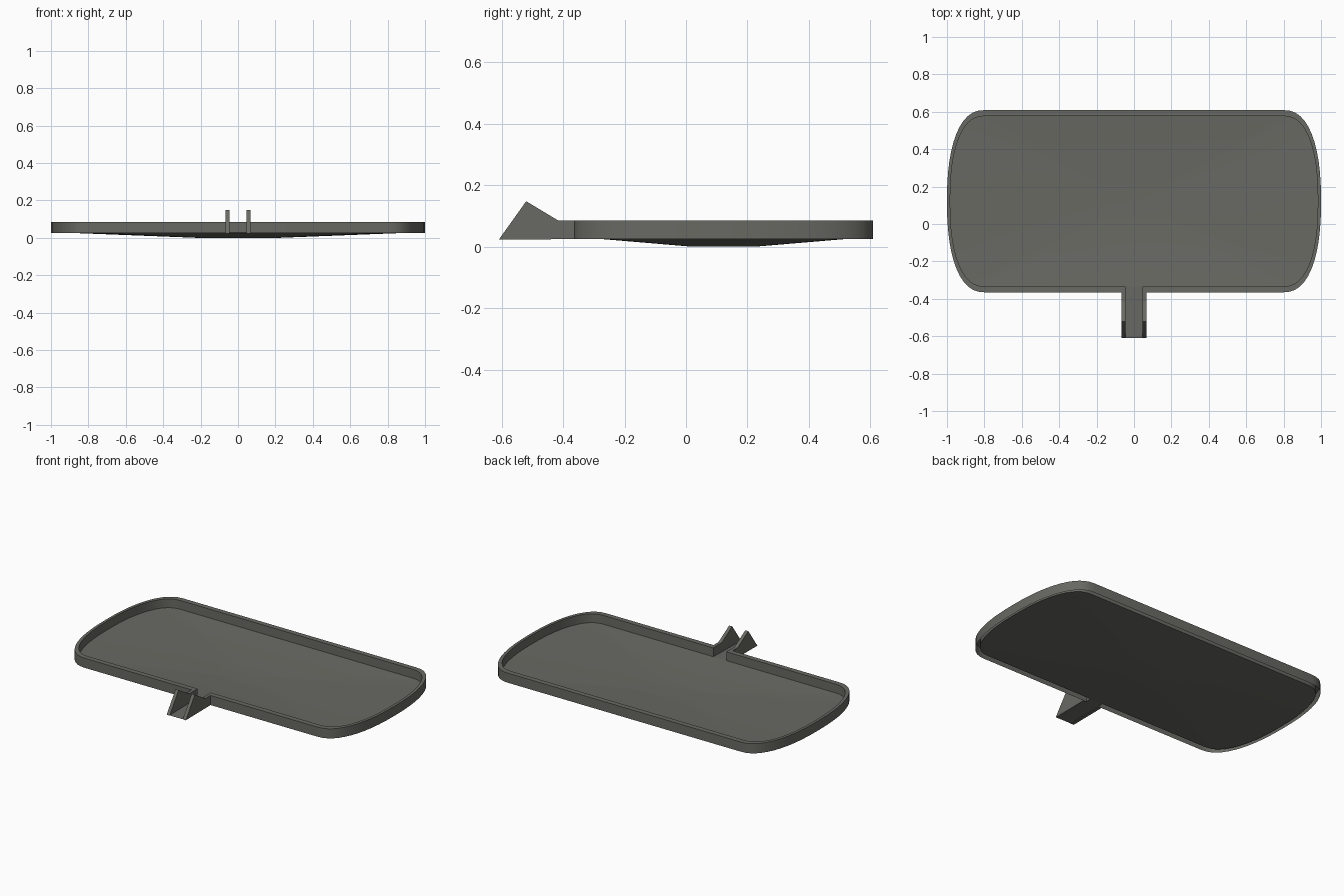
import bpy, bmesh, math

if "Cube" in bpy.data.objects:
    bpy.data.objects.remove(bpy.data.objects["Cube"])

grey = bpy.data.materials.new("dark warm grey")
grey.diffuse_color = (0.14, 0.14, 0.125, 1)
grey.use_nodes = True
grey.node_tree.nodes["Principled BSDF"].inputs["Base Color"].default_value = grey.diffuse_color

CY = 0.122            # centre of the pan in y
RIM_LOW, RIM_TOP = 0.025, 0.085
SPOUT_IN, SPOUT_OUT = 0.045, 0.066


def finish(name, bm, smooth=True):
    bmesh.ops.remove_doubles(bm, verts=bm.verts, dist=1e-5)
    me = bpy.data.meshes.new(name)
    bm.to_mesh(me)
    bm.free()
    me.materials.append(grey)
    ob = bpy.data.objects.new(name, me)
    bpy.context.collection.objects.link(ob)
    bpy.ops.object.select_all(action='DESELECT')
    ob.select_set(True)
    bpy.context.view_layer.objects.active = ob
    if smooth:
        bpy.ops.object.shade_smooth_by_angle(angle=math.radians(25))
    return ob


def outline(bulge, half_y, gap, n=24, power=2 / 2.35):
    """Long straight sides with bulging ends, open at the spout gap."""
    right = []
    for i in range(n + 1):
        t = -math.pi / 2 + math.pi * i / n
        c, s = max(math.cos(t), 0), math.sin(t)
        right.append((0.8 + bulge * c ** power,
                      CY + half_y * math.copysign(abs(s) ** power, s)))
    left = [(-x, y) for x, y in reversed(right)]
    y0 = CY - half_y
    return [(gap, y0)] + right + left + [(-gap, y0)]


outer = outline(0.2, 0.487, SPOUT_OUT)
inner = outline(0.183, 0.455, SPOUT_IN)

# Rim: outer wall, flat top and inner wall, hollow underneath
bm = bmesh.new()
rows = [[bm.verts.new((x, y, z)) for x, y in line]
        for line, z in ((outer, RIM_LOW), (outer, RIM_TOP), (inner, RIM_TOP), (inner, 0.03))]
for a, b in zip(rows, rows[1:]):
    for i in range(len(a) - 1):
        bm.faces.new((a[i], a[i + 1], b[i + 1], b[i]))
finish("tray_rim", bm)

# Shallow dished floor sloping to a flat centre
bm = bmesh.new()
edge = [bm.verts.new((x, y, 0.03)) for x, y in inner]
flat = [bm.verts.new((x * 0.22, CY + (y - CY) * 0.22, 0)) for x, y in inner]
for i in range(len(edge)):
    j = (i + 1) % len(edge)
    bm.faces.new((edge[i], edge[j], flat[j], flat[i]))
bm.faces.new(flat)
finish("tray_floor", bm)

# Spout floor
bm = bmesh.new()
y_in, y_tip = CY - 0.455, -0.609
bm.faces.new([bm.verts.new(p) for p in (
    (-SPOUT_IN, y_tip, 0.024), (SPOUT_IN, y_tip, 0.024),
    (SPOUT_IN, y_in, 0.03), (-SPOUT_IN, y_in, 0.03))])
finish("spout_floor", bm, False)

# Spout side walls with raised pointed lips
profile = [(y_tip, 0.023), (CY - 0.487, 0.025), (CY - 0.487, RIM_TOP),
           (-0.415, RIM_TOP), (-0.52, 0.148)]
for side, name in ((1, "spout_wall_right"), (-1, "spout_wall_left")):
    bm = bmesh.new()
    face = bm.faces.new([bm.verts.new((side * SPOUT_IN, y, z)) for y, z in profile])
    ext = bmesh.ops.extrude_face_region(bm, geom=[face], use_keep_orig=True)
    verts = [g for g in ext["geom"] if isinstance(g, bmesh.types.BMVert)]
    bmesh.ops.translate(bm, verts=verts, vec=(side * (SPOUT_OUT - SPOUT_IN), 0, 0))
    bmesh.ops.recalc_face_normals(bm, faces=bm.faces)
    finish(name, bm, False)

# Short inner cheeks and caps where the spout channel cuts through the rim
for side, name in ((1, "channel_cheek_right"), (-1, "channel_cheek_left")):
    bm = bmesh.new()
    y_out = CY - 0.487
    a, b = side * SPOUT_IN, side * SPOUT_OUT
    bm.faces.new([bm.verts.new(p) for p in (
        (a, y_out, 0.025), (a, y_in, 0.03), (a, y_in, RIM_TOP), (a, y_out, RIM_TOP))][::side])
    bm.faces.new([bm.verts.new(p) for p in (
        (a, y_out, RIM_TOP), (b, y_out, RIM_TOP), (a, y_in, RIM_TOP))][::side])
    finish(name, bm, False)
